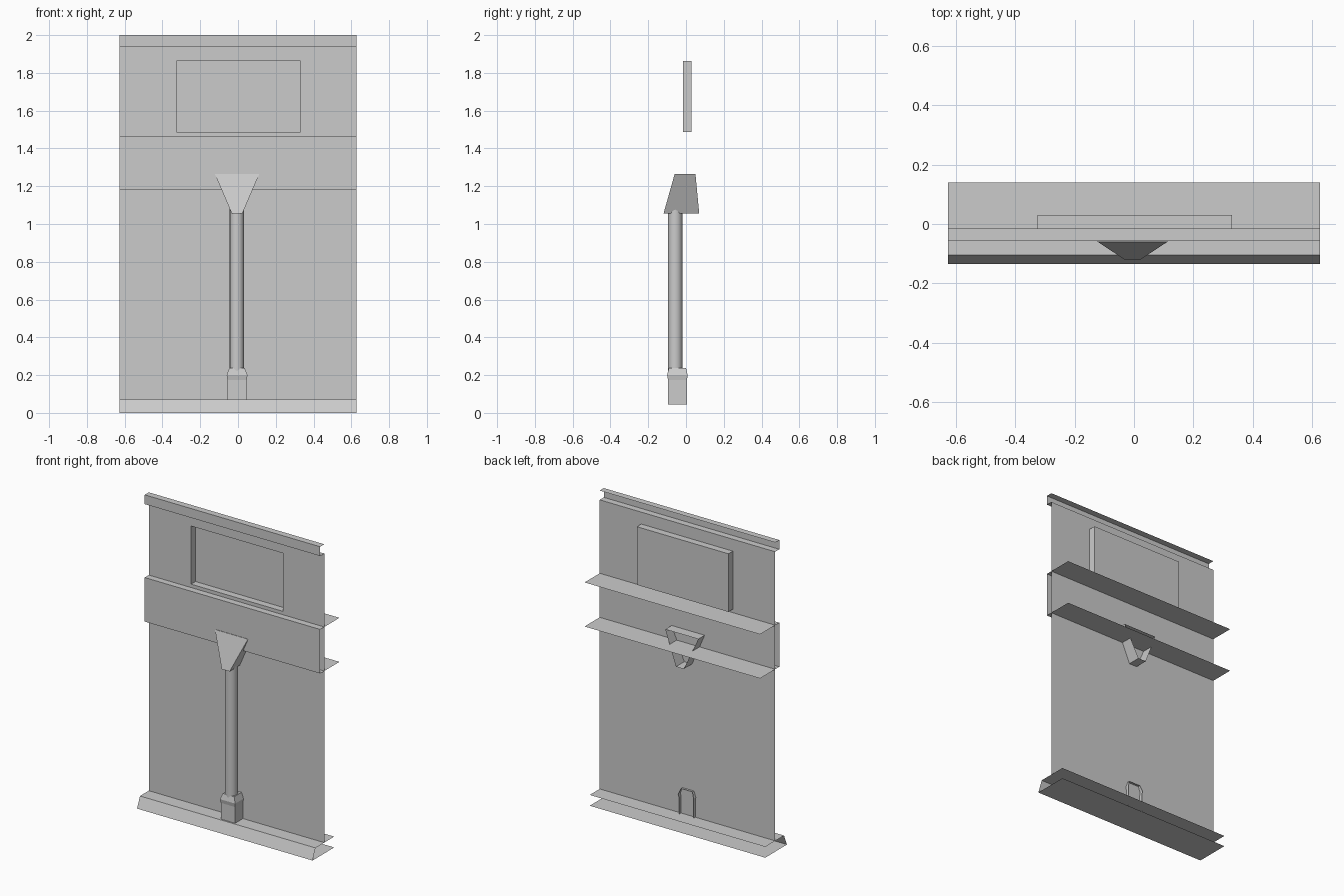
import bpy, bmesh

cube = bpy.data.objects.get("Cube")
if cube:
    bpy.data.objects.remove(cube, do_unlink=True)

GREY = (0.6, 0.6, 0.6, 1)
mat = bpy.data.materials.new("plain_grey")
mat.use_nodes = True
mat.diffuse_color = GREY
mat.node_tree.nodes["Principled BSDF"].inputs["Base Color"].default_value = GREY

HALF = 0.628      # half width of the wall
WALL_Y = -0.015
BAND_Y = -0.057
MID = -0.005      # centre line of the pipe parts


def loft(name, rings, closed=True, cap=False):
    """Join equal rings of points with quads, optionally capping the last."""
    bm = bmesh.new()
    loops = [[bm.verts.new(p) for p in ring] for ring in rings]
    for a, b in zip(loops, loops[1:]):
        n = len(a)
        for i in range(n if closed else n - 1):
            j = (i + 1) % n
            bm.faces.new((a[i], a[j], b[j], b[i]))
    if cap:
        bm.faces.new(loops[-1])
    mesh = bpy.data.meshes.new(name)
    bm.to_mesh(mesh)
    bm.free()
    obj = bpy.data.objects.new(name, mesh)
    mesh.materials.append(mat)
    bpy.context.collection.objects.link(obj)
    return obj


def rect(x0, x1, z0, z1, y):
    return [(x0, y, z0), (x1, y, z0), (x1, y, z1), (x0, y, z1)]


def channel(name, profile):
    """Sheet with a (y, z) profile running the full width."""
    loft(name, [[(x, y, z) for y, z in profile] for x in (HALF, -HALF)], closed=False)


# Wall sheet with a recessed rectangular panel
window = (-0.325, 0.331, 1.487, 1.863)
loft("wall_with_recess",
     [rect(-HALF, HALF, 0.07, 1.94, WALL_Y),
      rect(*window, WALL_Y),
      rect(*window, 0.03)], cap=True)

# Open-backed trim running across the wall
channel("base_skirt", [(0.087, 0), (-0.135, 0), (-0.105, 0.07), (0.087, 0.07)])
channel("middle_band", [(0.14, 1.18), (BAND_Y, 1.18), (BAND_Y, 1.465), (0.14, 1.465)])
channel("top_trim", [(WALL_Y, 1.94), (BAND_Y, 1.94), (BAND_Y, 2), (WALL_Y, 2)])


# Rainwater hopper, open at the back
def hopper_ring(y_low, y_high):
    low, high = 0.028, 0.118
    return [(MID - low, y_low, 1.055), (MID + low, y_low, 1.055),
            (MID + high, y_high, 1.265), (MID - high, y_high, 1.265)]


loft("hopper", [hopper_ring(0.07, 0.05), hopper_ring(-0.119, -0.06)], cap=True)

# Downpipe
bpy.ops.mesh.primitive_cylinder_add(vertices=16, radius=0.038, depth=0.88,
                                    end_fill_type='NOTHING',
                                    location=(MID - 0.001, BAND_Y, 0.66))
pipe = bpy.context.object
pipe.name = "downpipe"
pipe.data.materials.append(mat)
bpy.ops.object.shade_smooth_by_angle()

# Pipe shoe: sides, front and top only
rings = []
for z, half, front, back in ((0.045, 0.051, -0.095, 0.005), (0.175, 0.051, -0.095, 0.005),
                             (0.2, 0.055, -0.1, 0.009), (0.237, 0.041, -0.091, 0.0)):
    rings.append([(MID - half, back, z), (MID - half, front, z),
                  (MID + half, front, z), (MID + half, back, z)])
loft("pipe_shoe", rings, closed=False, cap=True)
